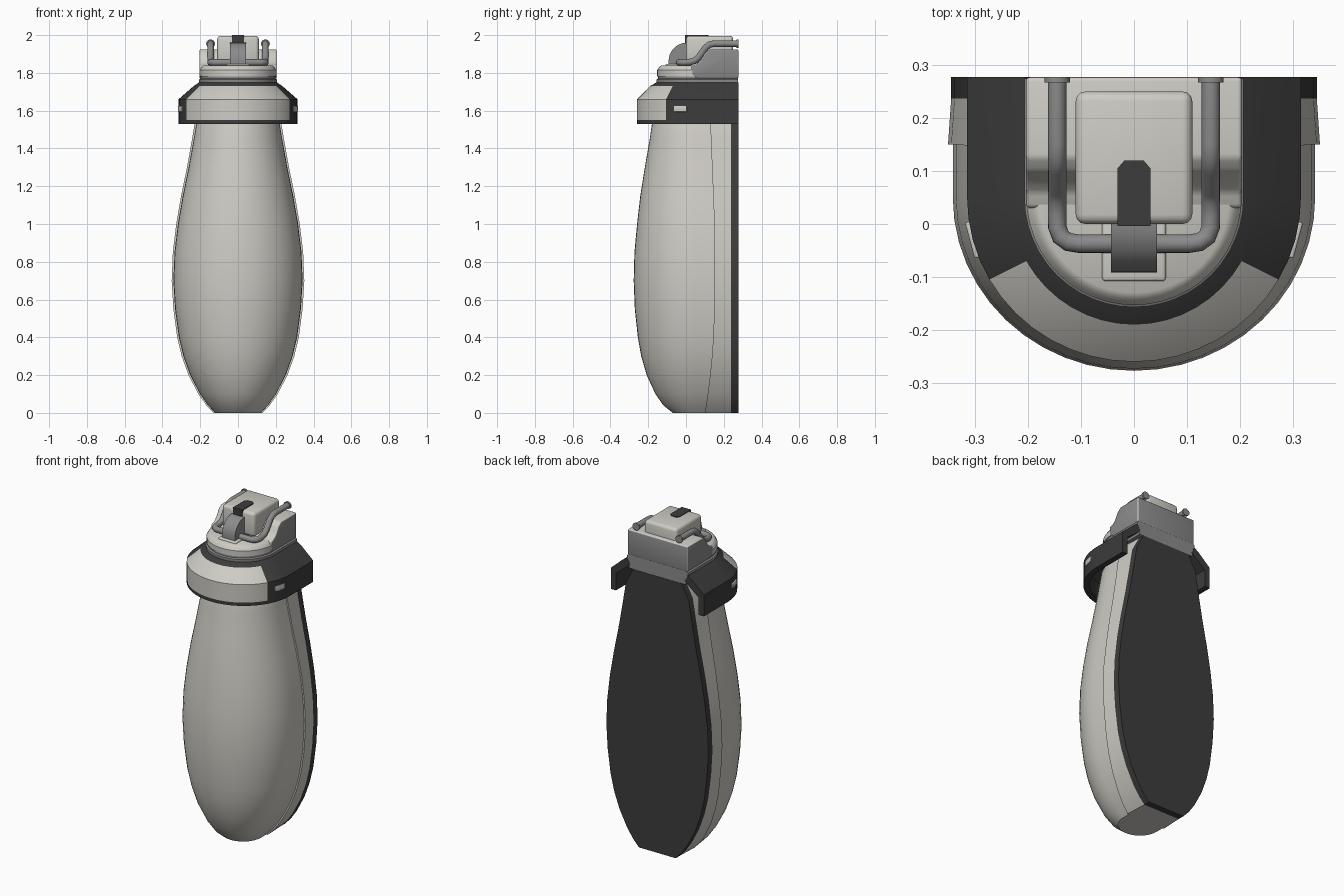
import bpy, bmesh, math
from mathutils import Vector

if "Cube" in bpy.data.objects:
    bpy.data.objects.remove(bpy.data.objects["Cube"])


def material(name, c):
    m = bpy.data.materials.new(name)
    m.diffuse_color = (*c, 1)
    m.use_nodes = True
    m.node_tree.nodes["Principled BSDF"].inputs["Base Color"].default_value = m.diffuse_color
    return m


LIGHT = material("warm_light_grey", (0.62, 0.605, 0.555))
GREY = material("mid_grey", (0.26, 0.26, 0.265))
DARK = material("charcoal", (0.045, 0.045, 0.045))
CY = 0.05  # y centre of the rounded fronts


def make(name, verts, faces, mats, rule=None, bevel=0, angle=35):
    bm = bmesh.new()
    vs = [bm.verts.new(v) for v in verts]
    for f in faces:
        bm.faces.new([vs[i] for i in f])
    bmesh.ops.recalc_face_normals(bm, faces=bm.faces)
    if bevel:
        bmesh.ops.bevel(bm, geom=bm.edges[:], offset=bevel, segments=3,
                        profile=0.5, affect='EDGES', clamp_overlap=True)
    bm.normal_update()
    if rule:
        for f in bm.faces:
            f.material_index = rule(f.calc_center_median(), f.normal)
    me = bpy.data.meshes.new(name)
    bm.to_mesh(me)
    bm.free()
    for m in mats:
        me.materials.append(m)
    ob = bpy.data.objects.new(name, me)
    bpy.context.collection.objects.link(ob)
    bpy.ops.object.select_all(action='DESELECT')
    ob.select_set(True)
    bpy.context.view_layer.objects.active = ob
    bpy.ops.object.shade_smooth_by_angle(angle=math.radians(angle))
    return ob


def loft(name, rings, mats, **kw):
    n = len(rings[0])
    verts = [p for r in rings for p in r]
    faces = [(k * n + i, k * n + (i + 1) % n, (k + 1) * n + (i + 1) % n, (k + 1) * n + i)
             for k in range(len(rings) - 1) for i in range(n)]
    faces += [tuple(range(n)), tuple(range(len(verts) - n, len(verts)))]
    return make(name, verts, faces, mats, **kw)


def u_ring(a, b, z, yb, n=24):
    """Rounded front, straight sides, flat back."""
    arc = [(a * math.cos(math.pi * i / n), CY - b * math.sin(math.pi * i / n), z)
           for i in range(n + 1)]
    return [(a, yb, z)] + arc + [(-a, yb, z)]


def box(name, x0, x1, y0, y1, z0, z1, mat, bevel=0):
    rings = [[(x0, y0, z), (x1, y0, z), (x1, y1, z), (x0, y1, z)] for z in (z0, z1)]
    return loft(name, rings, [mat], bevel=bevel)


def side_extrude(name, prof, w, mats, **kw):
    return loft(name, [[(x, y, z) for y, z in prof] for x in (-w, w)], mats, **kw)


# Body: height, half width, front depth
ROWS = [(0, .13, .12), (.04, .168, .17), (.1, .21, .212), (.2, .262, .258),
        (.3, .298, .287), (.4, .322, .305), (.55, .342, .321), (.7, .351, .327),
        (.85, .345, .323), (1, .327, .309), (1.15, .301, .292), (1.3, .27, .268),
        (1.45, .243, .242), (1.6, .218, .22), (1.69, .17, .19)]


def seam(z):
    return .15 - .05 * max(0, 1 - z / .6) ** 2 - .04 * max(0, z - 1)


loft("front_shell", [u_ring(w - .009, b, z, seam(z) + .004) for z, w, b in ROWS], [LIGHT])
loft("back_shell", [[(w, seam(z), z), (w - .006, .237, z), (.006 - w, .237, z), (-w, seam(z), z)]
                    for z, w, b in ROWS], [LIGHT])
loft("back_plate", [[(w - .006, .237, z), (w - .006, .277, z), (.006 - w, .277, z), (.006 - w, .237, z)]
                    for z, w, b in ROWS], [DARK])

# Collar: closed section swept round the U, with a light front panel
PROF = [(.315, .31, 1.53), (.315, .31, 1.55), (.315, .31, 1.66), (.235, .24, 1.73),
        (.205, .205, 1.75), (.185, .185, 1.71), (.28, .275, 1.635), (.28, .275, 1.53)]
cols = list(zip(*[u_ring(a, b, z, .277) for a, b, z in PROF]))


def collar_rule(c, n):
    t = math.degrees(math.atan2(CY - c.y, abs(c.x)))
    outside = Vector((c.x, c.y - CY, 0)).dot(n) > 0.02
    return 1 if t > 30 and outside and 1.55 < c.z < 1.725 else 0


loft("collar", cols, [DARK, LIGHT], rule=collar_rule, angle=30)

# Side slots on the collar
for s, side in ((1, "right"), (-1, "left")):
    o = box("collar_slot_" + side, -.006, .006, -.035, .035, -.016, .016, LIGHT, .004)
    o.location = (s * .304, -.03, 1.61)
    o.rotation_euler.z = -s * math.radians(15)

# Cap: grey neck, light deck, raised rear
loft("neck", [u_ring(a, b, z, .275) for a, b, z in
              ((.19, .19, 1.69), (.207, .207, 1.745), (.207, .207, 1.765), (.198, .198, 1.77),
               (.198, .198, 1.785))], [GREY])
loft("cap_deck", [u_ring(a, a, z, .27) for a, z in
                  ((.203, 1.782), (.203, 1.815), (.198, 1.822), (.192, 1.832), (.18, 1.84))], [LIGHT])
side_extrude("cap_rear",
             [(.03, 1.79), (.03, 1.838), (.06, 1.848), (.08, 1.87), (.1, 1.905), (.125, 1.925),
              (.277, 1.925), (.277, 1.77), (.06, 1.77)], .204, [LIGHT, GREY],
             rule=lambda c, n: 1 if abs(n.x) > .75 or n.y > .75 else 0, bevel=.008)

# Lid, with its hinge knuckle and frame
box("lid", -.11, .11, 0, .25, 1.85, 1.996, LIGHT, .018)
box("hinge_frame", -.06, .06, -.108, .02, 1.83, 1.848, LIGHT, .006)
arc = [(.005 - .097 * math.cos(math.radians(a)), 1.863 + .097 * math.sin(math.radians(a)))
       for a in range(0, 91, 10)]
side_extrude("hinge_knuckle", [(-.092, 1.838)] + arc + [(.03, 1.96), (.03, 1.838)], .043, [GREY])

# Dark strip over the lid
strip = [(-.031, -.004), (.031, -.004), (.031, .105), (.018, .12), (-.018, .12), (-.031, .105)]
loft("lid_strip", [[(x, y, z) for x, y in strip] for z in (1.992, 2.0)], [DARK])
box("lid_strip_front", -.031, .031, -.004, .004, 1.94, 1.999, DARK)
box("lid_strip_corner", -.031, .031, -.004, .02, 1.975, 2.0, DARK)

# Bent tube handle
half = [(.145, .272, 1.955), (.145, .15, 1.955), (.145, .125, 1.95), (.145, .105, 1.935),
        (.145, .065, 1.88), (.145, .045, 1.864), (.145, .02, 1.857), (.145, -.005, 1.855),
        (.138, -.024, 1.855), (.124, -.034, 1.855), (.105, -.037, 1.855)]
path = half + [(-x, y, z) for x, y, z in reversed(half)]
P = [Vector(p) for p in path]
rings, u = [], Vector((0, 0, 1))
for i, p in enumerate(P):
    t = (P[min(i + 1, len(P) - 1)] - P[max(i - 1, 0)]).normalized()
    u = (u - t * u.dot(t)).normalized()
    v = t.cross(u)
    rings.append([p + .0175 * (u * math.cos(k * math.pi / 8) + v * math.sin(k * math.pi / 8))
                  for k in range(16)])
loft("handle", rings, [GREY], angle=50)

# Handle end caps
for s, side in ((1, "right"), (-1, "left")):
    loft("handle_end_" + side,
         [[(s * .145 + .024 * math.cos(k * math.pi / 8), y, 1.955 + .022 * math.sin(k * math.pi / 8))
           for k in range(16)] for y in (.267, .277)], [GREY])
